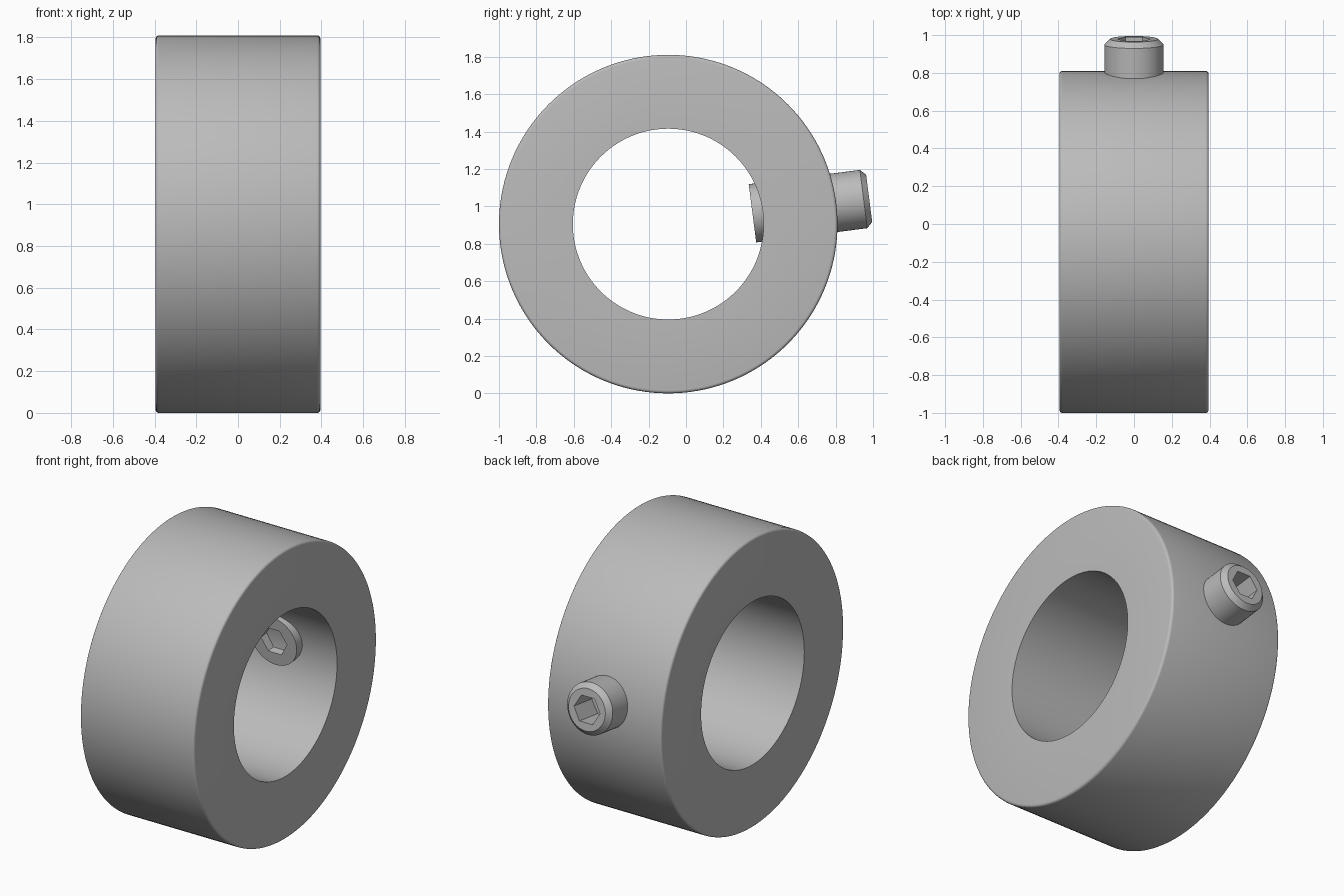
import bpy
import bmesh
from math import pi, radians, cos, sin
from mathutils import Matrix, Vector

if "Cube" in bpy.data.objects:
    bpy.data.objects.remove(bpy.data.objects["Cube"])

steel = bpy.data.materials.new("grey_steel")
steel.use_nodes = True
steel.diffuse_color = (0.5, 0.5, 0.5, 1)
steel.node_tree.nodes["Principled BSDF"].inputs["Base Color"].default_value = (0.5, 0.5, 0.5, 1)


def hollow_turned(name, outer, hole, outer_sides, hole_sides, hole_turn=0.0):
    """Closed solid along z: outer profile of (radius, height), straight hole through it."""
    bm = bmesh.new()

    def ring(radius, height, sides, turn=0.0):
        return [bm.verts.new((radius * cos(turn + 2 * pi * i / sides),
                              radius * sin(turn + 2 * pi * i / sides), height))
                for i in range(sides)]

    def loft(a, b):
        n = len(a)
        for i in range(n):
            bm.faces.new((a[i], a[(i + 1) % n], b[(i + 1) % n], b[i]))

    shell = [ring(r, h, outer_sides) for r, h in outer]
    bore = [ring(hole, h, hole_sides, hole_turn) for h in (outer[0][1], outer[-1][1])]
    for a, b in zip(shell, shell[1:]):
        loft(a, b)
    loft(bore[1], bore[0])

    # End faces, joining each outer rim to its bore sector by sector
    step = outer_sides // hole_sides
    for rim, edge in ((shell[0], bore[0]), (shell[-1], bore[1])):
        for k in range(hole_sides):
            arc = [rim[(k * step + j) % outer_sides] for j in range(step + 1)]
            bm.faces.new(arc + [edge[(k + 1) % hole_sides], edge[k]])
    bmesh.ops.recalc_face_normals(bm, faces=bm.faces)

    mesh = bpy.data.meshes.new(name)
    bm.to_mesh(mesh)
    bm.free()
    mesh.materials.append(steel)
    obj = bpy.data.objects.new(name, mesh)
    bpy.context.collection.objects.link(obj)
    bpy.ops.object.select_all(action='DESELECT')
    obj.select_set(True)
    bpy.context.view_layer.objects.active = obj
    bpy.ops.object.shade_smooth_by_angle(angle=radians(30))
    return obj


centre = Vector((0, -0.095, 0.905))
R, W = 0.905, 0.395

# Collar with softly rounded outer edges and a plain bore
soft = 0.016
corner = [(R - soft + soft * cos(a), W - soft + soft * sin(a))
          for a in (pi / 2 * i / 4 for i in range(5))]
profile = [(r, -h) for r, h in reversed(corner)] + corner
collar = hollow_turned("collar", profile, 0.51, 144, 144)
collar.matrix_world = Matrix.Translation(centre) @ Matrix.Rotation(pi / 2, 4, 'Y')

# Set screw on a radial axis, chamfered outside, with a hexagonal socket
screw = hollow_turned("set_screw", [(0.157, 0.454), (0.157, 1.053), (0.127, 1.083)],
                      0.09, 48, 6)
screw.matrix_world = Matrix.Translation(centre) @ Matrix.Rotation(radians(7.3 - 90), 4, 'X')
